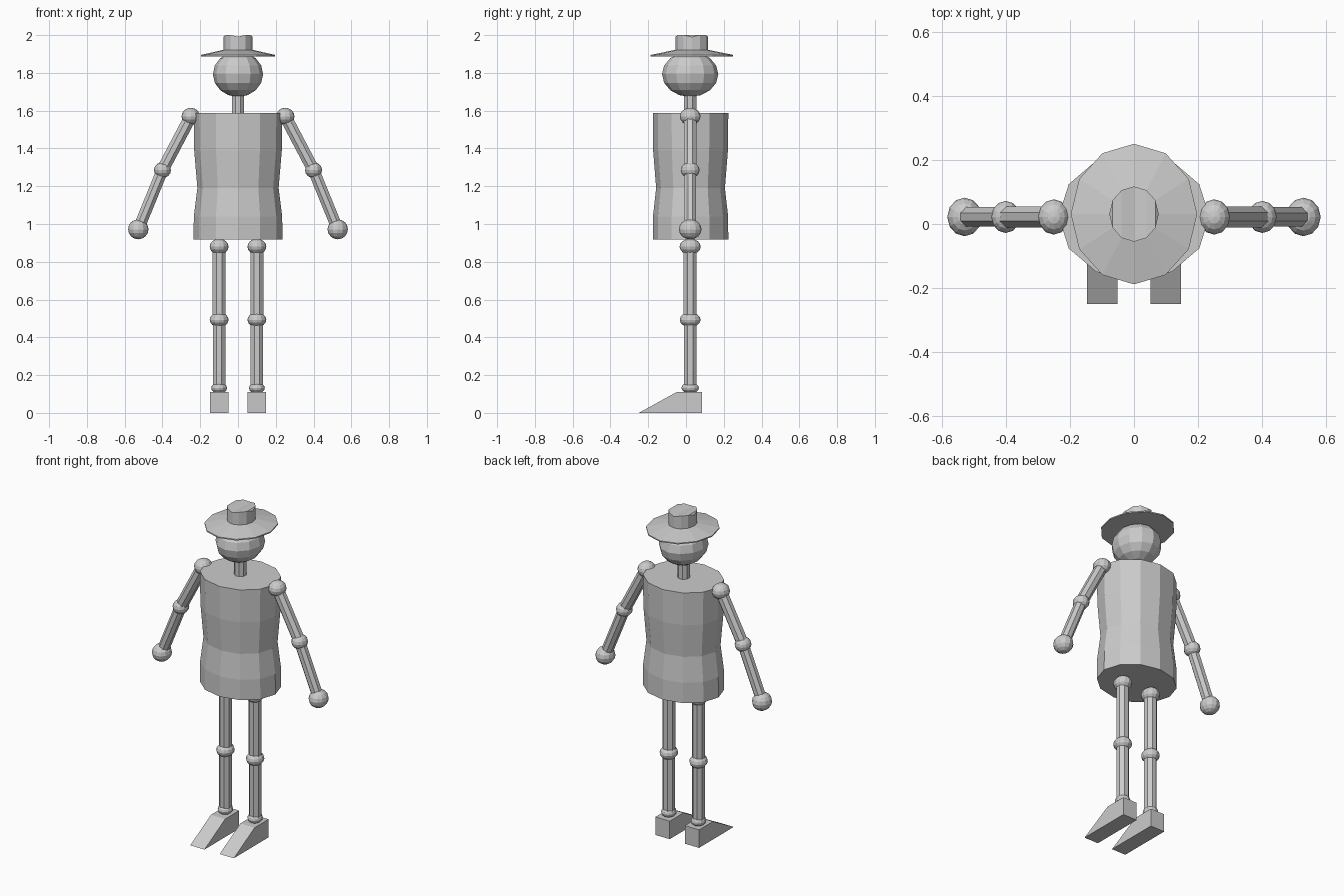
import bpy, bmesh, math
from mathutils import Vector, Matrix

if "Cube" in bpy.data.objects:
    bpy.data.objects.remove(bpy.data.objects["Cube"])


def finish(bm, name):
    bmesh.ops.recalc_face_normals(bm, faces=bm.faces)
    me = bpy.data.meshes.new(name)
    bm.to_mesh(me)
    bm.free()
    ob = bpy.data.objects.new(name, me)
    bpy.context.collection.objects.link(ob)
    return ob


def lathe(name, rings, cy, n=12, dent=None):
    """Stack of elliptical rings (rx, ry, z) with flat caps."""
    bm = bmesh.new()
    loops = []
    for rx, ry, z in rings:
        loops.append([bm.verts.new((rx * math.cos(2 * math.pi * i / n),
                                    cy + ry * math.sin(2 * math.pi * i / n), z))
                      for i in range(n)])
    for a, b in zip(loops, loops[1:]):
        for i in range(n):
            j = (i + 1) % n
            bm.faces.new((a[i], a[j], b[j], b[i]))
    bm.faces.new(loops[0][::-1])
    if dent is None:
        bm.faces.new(loops[-1])
    else:
        # creased top: strips running front to back
        top = loops[-1]
        for v in top:
            v.co.z += dent(abs(v.co.x))
        for i in range(n // 2):
            quad = [top[i], top[i + 1], top[-i - 1], top[(n - i) % n]]
            bm.faces.new(list(dict.fromkeys(quad)))
    return finish(bm, name)


def ball(name, c, r):
    bm = bmesh.new()
    bmesh.ops.create_uvsphere(bm, u_segments=12, v_segments=8, radius=1,
                              matrix=Matrix.LocRotScale(Vector(c), None, Vector(r)))
    return finish(bm, name)


def tube(name, a, b, r, n=8):
    a, b = Vector(a), Vector(b)
    d = b - a
    rot = d.to_track_quat('Z', 'Y').to_matrix().to_4x4()
    turn = Matrix.Rotation(math.pi / n, 4, 'Z')
    bm = bmesh.new()
    bmesh.ops.create_cone(bm, cap_ends=True, segments=n, radius1=r, radius2=r,
                          depth=d.length,
                          matrix=Matrix.Translation((a + b) / 2) @ rot @ turn)
    return finish(bm, name)


Y = 0.022  # body centre line

# Torso with a pinched waist
lathe("torso", [(0.235, 0.2, 0.917), (0.234, 0.199, 1.04), (0.215, 0.182, 1.19),
                (0.232, 0.198, 1.39), (0.235, 0.2, 1.588)], 0.024)

# Neck and head
tube("neck", (0, Y, 1.57), (0, Y, 1.72), 0.035)
ball("head", (0, Y, 1.793), (0.133, 0.149, 0.12))

# Hat: sloping brim and creased crown
lathe("hat_brim", [(0.197, 0.219, 1.888), (0.197, 0.219, 1.895),
                   (0.077, 0.086, 1.922)], 0.031)
lathe("hat_crown", [(0.077, 0.086, 1.91), (0.077, 0.086, 1.99)], 0.031,
      dent=lambda x: 0.002 if x < 0.02 else (0.01 if x < 0.072 else 0.0))

for side, s in (("left", 1), ("right", -1)):
    # Arm
    shoulder, elbow, hand = [(s * x, Y, z) for x, z in
                             ((0.25, 1.57), (0.4, 1.285), (0.528, 0.972))]
    tube(side + "_upper_arm", shoulder, elbow, 0.035)
    tube(side + "_forearm", elbow, hand, 0.033)
    ball(side + "_shoulder", shoulder, (0.049, 0.055, 0.045))
    ball(side + "_elbow", elbow, (0.045, 0.05, 0.042))
    ball(side + "_hand", hand, (0.054, 0.06, 0.053))
    # Leg
    hip, knee, ankle = [(s * 0.1, Y, z) for z in (0.88, 0.493, 0.132)]
    tube(side + "_thigh", hip, knee, 0.037)
    tube(side + "_shin", knee, ankle, 0.036)
    ball(side + "_hip", hip, (0.05, 0.056, 0.042))
    ball(side + "_knee", knee, (0.05, 0.055, 0.039))
    ball(side + "_ankle", ankle, (0.042, 0.046, 0.03))
    # Wedge foot
    bm = bmesh.new()
    profile = [(-0.25, 0), (0.084, 0), (0.084, 0.11), (-0.05, 0.11)]
    f = bm.faces.new([bm.verts.new((s * 0.099 - 0.048, y, z)) for y, z in profile])
    ext = bmesh.ops.extrude_face_region(bm, geom=[f], use_keep_orig=True)
    bmesh.ops.translate(bm, vec=(0.096, 0, 0),
                        verts=[g for g in ext["geom"] if isinstance(g, bmesh.types.BMVert)])
    finish(bm, side + "_foot")
